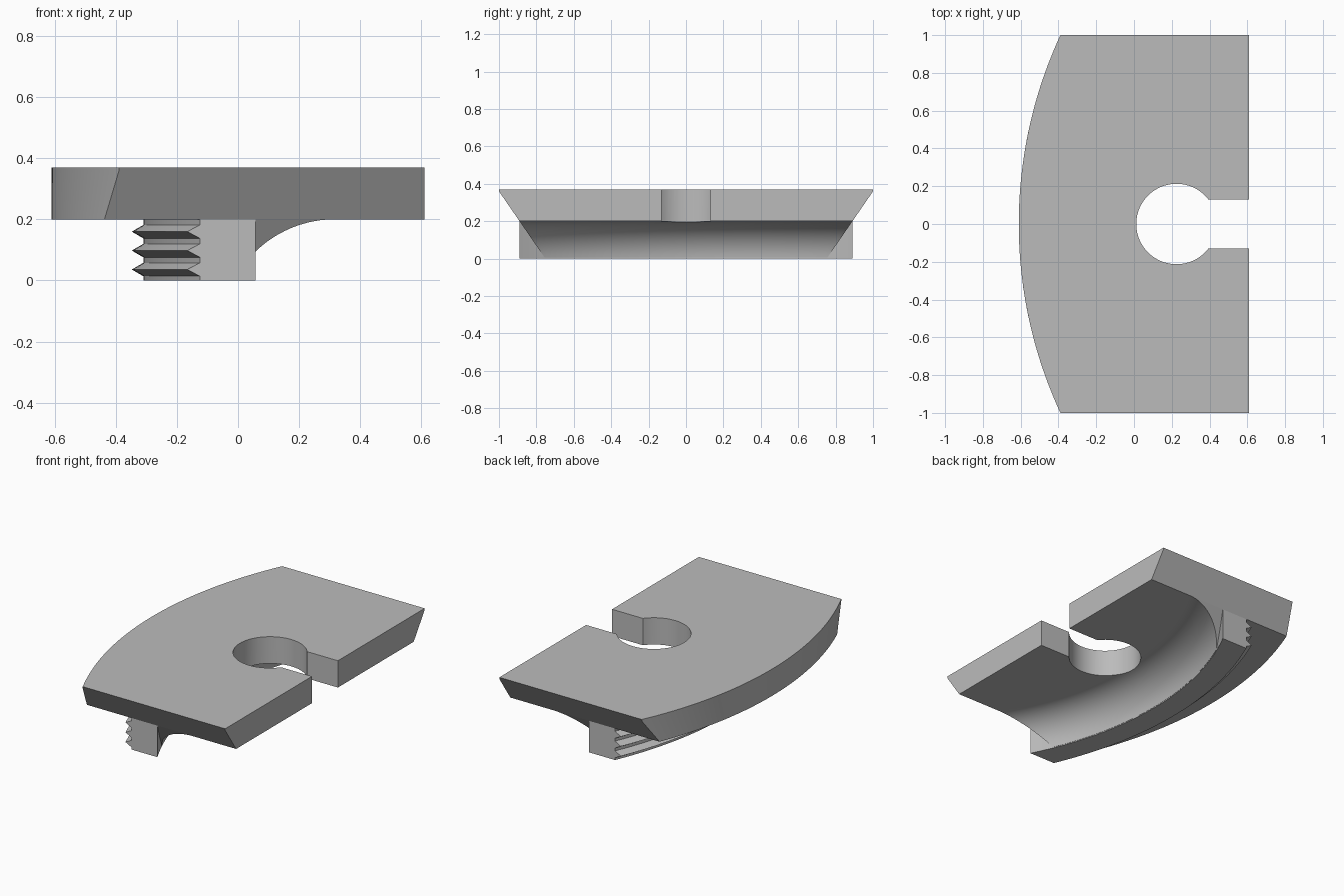
import bpy, bmesh
from math import sqrt, sin, cos, asin, pi, radians

if "Cube" in bpy.data.objects:
    bpy.data.objects.remove(bpy.data.objects["Cube"])

grey = bpy.data.materials.new("plain grey")
grey.use_nodes = True
colour = (0.5, 0.5, 0.5, 1)
grey.diffuse_color = colour
grey.node_tree.nodes["Principled BSDF"].inputs["Base Color"].default_value = colour

PLATE_Z, TOP_Z = 0.2, 0.37
STEPS = 64


def arc_x(radius, y, centre=1.77):
    """x of a large arc bulging towards -x."""
    return centre - sqrt(radius * radius - y * y)


def half_width(z):
    """Half width between the sloping ends."""
    return min(1.0, 0.89 + (z - PLATE_Z) * 0.11 / 0.16)


def make_object(name, bm):
    bmesh.ops.recalc_face_normals(bm, faces=bm.faces)
    mesh = bpy.data.meshes.new(name)
    bm.to_mesh(mesh)
    bm.free()
    mesh.materials.append(grey)
    obj = bpy.data.objects.new(name, mesh)
    bpy.context.collection.objects.link(obj)
    return obj


def loft(name, section):
    """Join closed sections, section(t) for t from -1 to 1, and cap the ends."""
    bm = bmesh.new()
    rings = [[bm.verts.new(p) for p in section(2 * i / STEPS - 1)]
             for i in range(STEPS + 1)]
    for a, b in zip(rings, rings[1:]):
        for i in range(len(a)):
            j = (i + 1) % len(a)
            bm.faces.new((a[i], a[j], b[j], b[i]))
    bm.faces.new(rings[0])
    bm.faces.new(rings[-1])
    return make_object(name, bm)


def cut(obj, cutter):
    mod = obj.modifiers.new("keyhole", "BOOLEAN")
    mod.operation = "DIFFERENCE"
    mod.solver = "EXACT"
    mod.object = cutter
    bpy.context.view_layer.objects.active = obj
    bpy.ops.object.modifier_apply(modifier=mod.name)


# Plate with an arched edge and sloping ends
def plate_section(t):
    heights = (PLATE_Z, 0.36, TOP_Z)
    curved = [(arc_x(2.38, t * half_width(z)), t * half_width(z), z) for z in heights]
    straight = [(0.61, y, z) for _, y, z in reversed(curved)]
    return curved + straight


# Threaded wall below the plate: ribbed outside, plain inside
ribs = [(2.23, 0)]
for tip in (0.036, 0.098, 0.16):
    ribs += [(2.23, tip - 0.022), (2.268, tip), (2.23, tip + 0.022)]
ribs.append((2.23, PLATE_Z))


def wall_section(t):
    y = 0.89 * t
    outer = [(arc_x(r, y, 1.92), y, z) for r, z in ribs]
    return outer + [(arc_x(1.93, y), y, z) for z in (PLATE_Z, 0)]


# Concave fillet between the wall and the plate
fillet = [(1.71 + 0.22 * sin(a), -0.02 + 0.22 * cos(a))
          for a in (radians(83.5) * i / 20 for i in range(21))]
fillet += [(1.95, fillet[-1][1]), (1.95, PLATE_Z)]


def fillet_section(t):
    return [(arc_x(r, t * half_width(z)), t * half_width(z), z) for r, z in fillet]


plate = loft("plate", plate_section)
wall = loft("threaded_wall", wall_section)
web = loft("fillet", fillet_section)

# Keyhole: round hole with a slot running out of the straight edge
hole_x, hole_r, slot = 0.225, 0.213, 0.13
start = asin(slot / hole_r)
angles = [start + (2 * pi - 2 * start) * i / 64 for i in range(65)]
outline = [(hole_x + hole_r * cos(a), hole_r * sin(a)) for a in angles]
outline += [(0.8, -slot), (0.8, slot)]
bm = bmesh.new()
base = bm.faces.new([bm.verts.new((x, y, 0.1)) for x, y in outline])
moved = bmesh.ops.extrude_face_region(bm, geom=[base])["geom"]
bmesh.ops.translate(bm, vec=(0, 0, 0.4),
                    verts=[v for v in moved if isinstance(v, bmesh.types.BMVert)])
keyhole = make_object("keyhole_cutter", bm)
for part in (plate, web):
    cut(part, keyhole)
bpy.data.objects.remove(keyhole)

# Smooth curves, sharp edges
bpy.ops.object.select_all(action="DESELECT")
for part in (plate, wall, web):
    part.select_set(True)
bpy.context.view_layer.objects.active = plate
bpy.ops.object.shade_smooth_by_angle(angle=radians(25))
